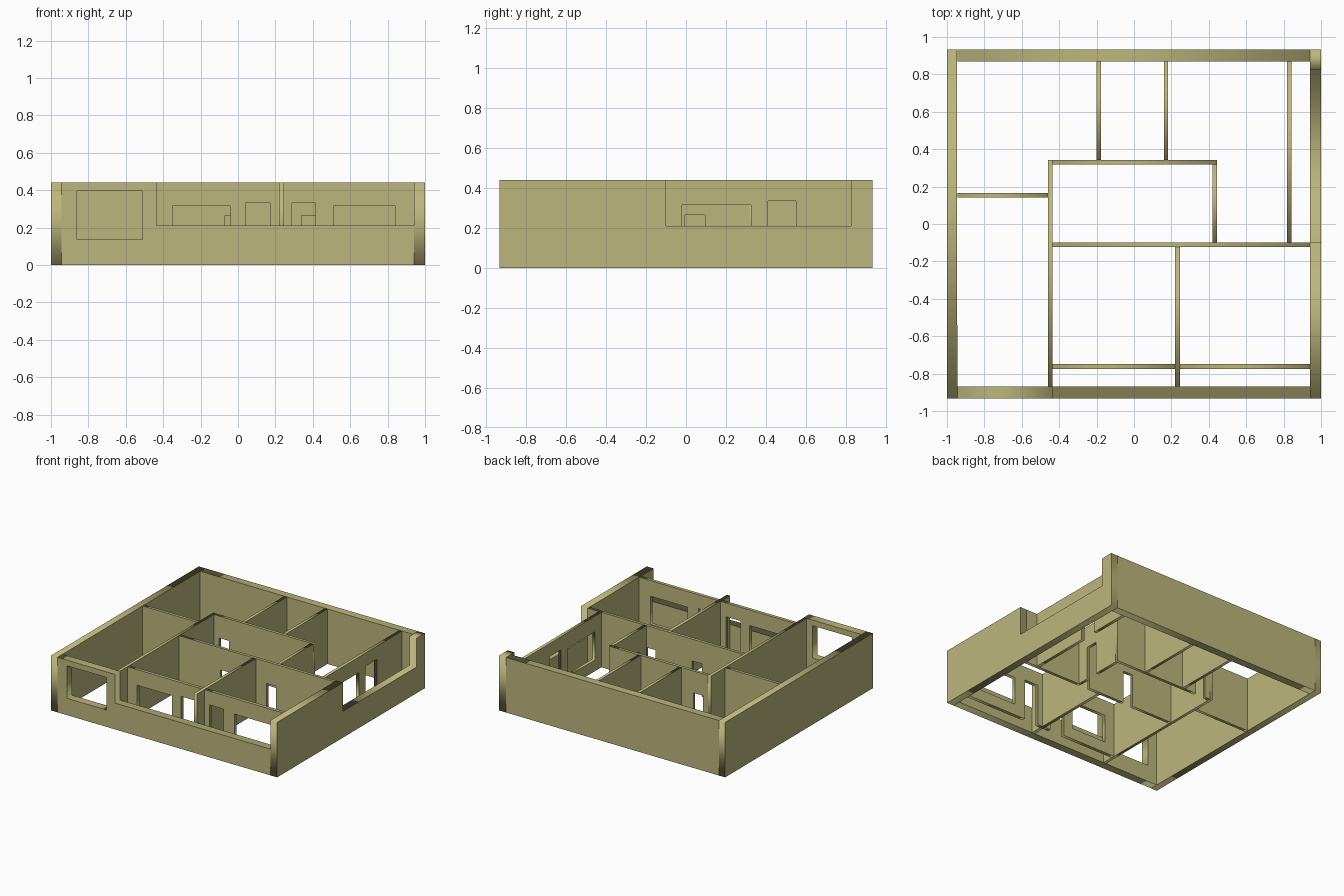
import bpy
from math import pi

if "Cube" in bpy.data.objects:
    bpy.data.objects.remove(bpy.data.objects["Cube"])

H, LOW = 0.44, 0.21          # full wall height, parapet height
DOOR, SILL = 0.265, 0.09     # inner door height, window sill

mat = bpy.data.materials.new("khaki")
mat.diffuse_color = (0.50, 0.47, 0.20, 1)
mat.use_nodes = True
mat.node_tree.nodes["Principled BSDF"].inputs["Base Color"].default_value = mat.diffuse_color


def wall(name, axis, a, b, c0, c1, doors=(), windows=(), notch=None):
    """Wall running a..b along axis, filling c0..c1 across it.
    doors: (start, end, top); windows: (start, end, sill, top); notch: (start, end)"""
    outline = [(a, 0)]
    for s, e, top in sorted(doors):
        outline += [(s, 0), (s, top), (e, top), (e, 0)]
    outline.append((b, 0))
    if notch:
        s, e = notch
        outline += [(b, LOW)] if e >= b else [(b, H), (e, H), (e, LOW)]
        outline += [(s, LOW), (s, H)]
    else:
        outline.append((b, H))
    outline.append((a, H))
    loops = [outline] + [[(s, lo), (e, lo), (e, hi), (s, hi)] for s, e, lo, hi in windows]

    curve = bpy.data.curves.new(name, 'CURVE')
    curve.dimensions = '2D'
    curve.fill_mode = 'BOTH'
    curve.extrude = (c1 - c0) / 2
    for pts in loops:
        sp = curve.splines.new('POLY')
        sp.points.add(len(pts) - 1)
        for p, (u, v) in zip(sp.points, pts):
            p.co = (u, v, 0, 1)
        sp.use_cyclic_u = True
    ob = bpy.data.objects.new(name, curve)
    bpy.context.collection.objects.link(ob)
    mid = (c0 + c1) / 2
    ob.location = (0, mid, 0) if axis == 'x' else (mid, 0, 0)
    ob.rotation_euler = (pi / 2, 0, 0 if axis == 'x' else pi / 2)
    curve.materials.append(mat)
    bpy.ops.object.select_all(action='DESELECT')
    ob.select_set(True)
    bpy.context.view_layer.objects.active = ob
    bpy.ops.object.convert(target='MESH')


# outer shell, lowered to a parapet along the two balconies
wall("left_outer_wall", 'y', -0.933, 0.933, -1.0, -0.945)
wall("right_outer_wall", 'y', -0.933, 0.933, 0.94, 1.0, notch=(-0.10, 0.825))
wall("back_outer_wall", 'x', -0.945, 0.94, 0.87, 0.933)
wall("front_outer_wall", 'x', -0.945, 0.94, -0.933, -0.868,
     windows=[(-0.86, -0.51, 0.135, 0.395)], notch=(-0.435, 0.94))

# balcony walls with doors and windows
wall("front_balcony_wall_left", 'x', -0.435, 0.22, -0.775, -0.748,
     doors=[(0.04, 0.17, 0.33)], windows=[(-0.35, -0.04, SILL, 0.315)])
wall("front_balcony_wall_right", 'x', 0.245, 0.94, -0.775, -0.748,
     doors=[(0.29, 0.415, 0.33)], windows=[(0.51, 0.84, SILL, 0.315)])
wall("side_balcony_wall", 'y', -0.10, 0.87, 0.818, 0.843,
     doors=[(0.41, 0.55, 0.335)], windows=[(-0.02, 0.325, SILL, 0.315)])

# inner partitions
wall("long_partition", 'y', -0.868, 0.343, -0.46, -0.437)
wall("left_room_partition", 'x', -0.945, -0.46, 0.143, 0.167)
wall("middle_partition", 'x', -0.437, 0.94, -0.124, -0.10,
     doors=[(-0.07, 0.015, DOOR), (0.34, 0.425, DOOR)])
wall("front_room_divider", 'y', -0.868, -0.124, 0.22, 0.245)
wall("hall_back_partition", 'x', -0.437, 0.443, 0.319, 0.343,
     doors=[(-0.39, -0.305, DOOR)])
wall("hall_side_partition", 'y', -0.10, 0.319, 0.42, 0.443,
     doors=[(-0.005, 0.095, DOOR)])
for name, x in (("back_divider_left", -0.20), ("back_divider_right", 0.16)):
    wall(name, 'y', 0.343, 0.87, x, x + 0.023)
